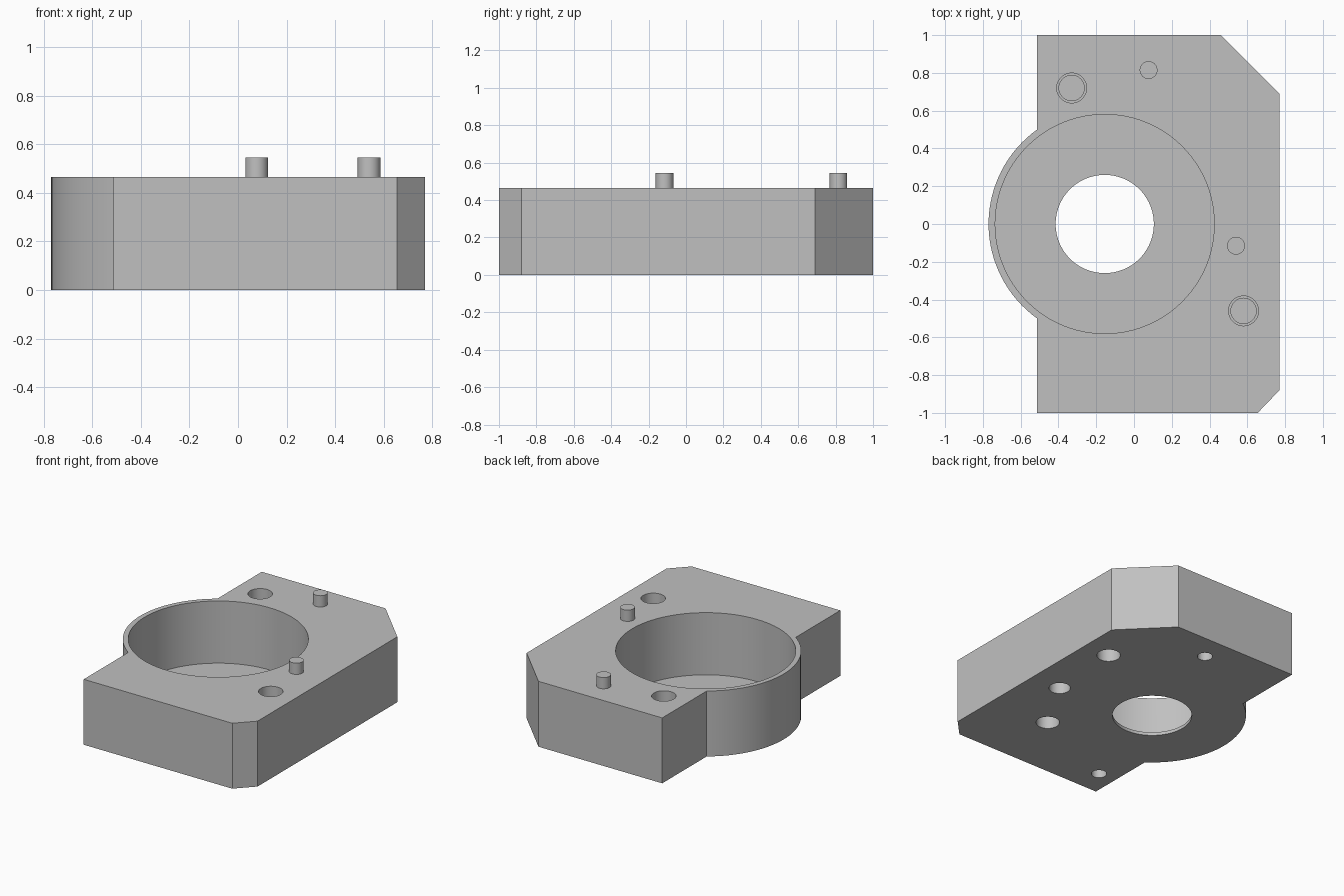
import bpy, bmesh, math

cube = bpy.data.objects.get("Cube")
if cube:
    bpy.data.objects.remove(cube, do_unlink=True)

HEIGHT, FLOOR = 0.465, 0.023
CX, HUB_R, BORE_R, SHAFT_R = -0.155, 0.615, 0.58, 0.26
SIDE_X = -0.513

metal = bpy.data.materials.new("grey metal")
metal.use_nodes = True
GREY = (0.53, 0.53, 0.53, 1)
metal.diffuse_color = GREY
metal.node_tree.nodes["Principled BSDF"].inputs["Base Color"].default_value = GREY


def make_object(name, bm):
    bmesh.ops.recalc_face_normals(bm, faces=bm.faces)
    mesh = bpy.data.meshes.new(name)
    bm.to_mesh(mesh)
    bm.free()
    mesh.materials.append(metal)
    obj = bpy.data.objects.new(name, mesh)
    bpy.context.collection.objects.link(obj)
    return obj


def add_turned(bm, x, y, steps, sides=48):
    """Closed stepped cylinder from (radius, height) pairs."""
    rings = [[bm.verts.new((x + r * math.cos(math.tau * i / sides),
                            y + r * math.sin(math.tau * i / sides), z))
              for i in range(sides)] for r, z in steps]
    bm.faces.new(rings[0])
    bm.faces.new(rings[-1])
    for low, high in zip(rings, rings[1:]):
        for i in range(sides):
            j = (i + 1) % sides
            bm.faces.new((low[i], low[j], high[j], high[i]))


def smooth(obj):
    bpy.ops.object.select_all(action="DESELECT")
    obj.select_set(True)
    bpy.context.view_layer.objects.active = obj
    bpy.ops.object.shade_smooth_by_angle(angle=math.radians(30))


# Block outline: chamfered plate with a round hub bulging from one side
half = math.acos((CX - SIDE_X) / HUB_R)
outline = [(SIDE_X, -1), (0.655, -1), (0.77, -0.88), (0.77, 0.69), (0.46, 1), (SIDE_X, 1)]
for i in range(33):
    a = math.pi - half + 2 * half * i / 32
    outline.append((CX + HUB_R * math.cos(a), HUB_R * math.sin(a)))
bm = bmesh.new()
base = bm.faces.new([bm.verts.new((x, y, 0)) for x, y in outline])
top = bmesh.ops.extrude_face_region(bm, geom=[base])["geom"]
bmesh.ops.translate(bm, vec=(0, 0, HEIGHT),
                    verts=[v for v in top if isinstance(v, bmesh.types.BMVert)])
block = make_object("housing_block", bm)

# Cutter: large bore with a shaft hole, and blind holes from both sides
ABOVE, BELOW = HEIGHT + 0.1, -0.1
bm = bmesh.new()
add_turned(bm, CX, 0, [(SHAFT_R, BELOW), (SHAFT_R, FLOOR), (BORE_R, FLOOR), (BORE_R, ABOVE)], 96)
for x, y in ((-0.33, 0.72), (0.58, -0.46)):
    add_turned(bm, x, y, [(0.067, 0.1), (0.067, 0.17), (0.079, 0.17), (0.079, ABOVE)])
for x, y, r, depth in ((0.57, 0.42, 0.077, 0.3), (0.31, -0.51, 0.077, 0.3),
                       (-0.38, -0.81, 0.05, 0.2), (0.077, 0.815, 0.05, 0.2),
                       (0.54, -0.115, 0.07, 0.15)):
    add_turned(bm, x, y, [(r, BELOW), (r, depth)])
cutter = make_object("hole_cutter", bm)
cutter.hide_render = True

cut = block.modifiers.new("holes", "BOOLEAN")
cut.operation = "DIFFERENCE"
cut.solver = "EXACT"
cut.object = cutter
bpy.context.view_layer.update()
evaluated = block.evaluated_get(bpy.context.evaluated_depsgraph_get())
block.data = bpy.data.meshes.new_from_object(evaluated)
block.modifiers.clear()
bpy.data.objects.remove(cutter, do_unlink=True)
smooth(block)

# Locating pins standing out of the top
for name, x, y, start in (("back_pin", 0.077, 0.815, 0.3), ("side_pin", 0.54, -0.115, 0.08)):
    bm = bmesh.new()
    add_turned(bm, x, y, [(0.047, start), (0.047, 0.545)], 32)
    smooth(make_object(name, bm))
